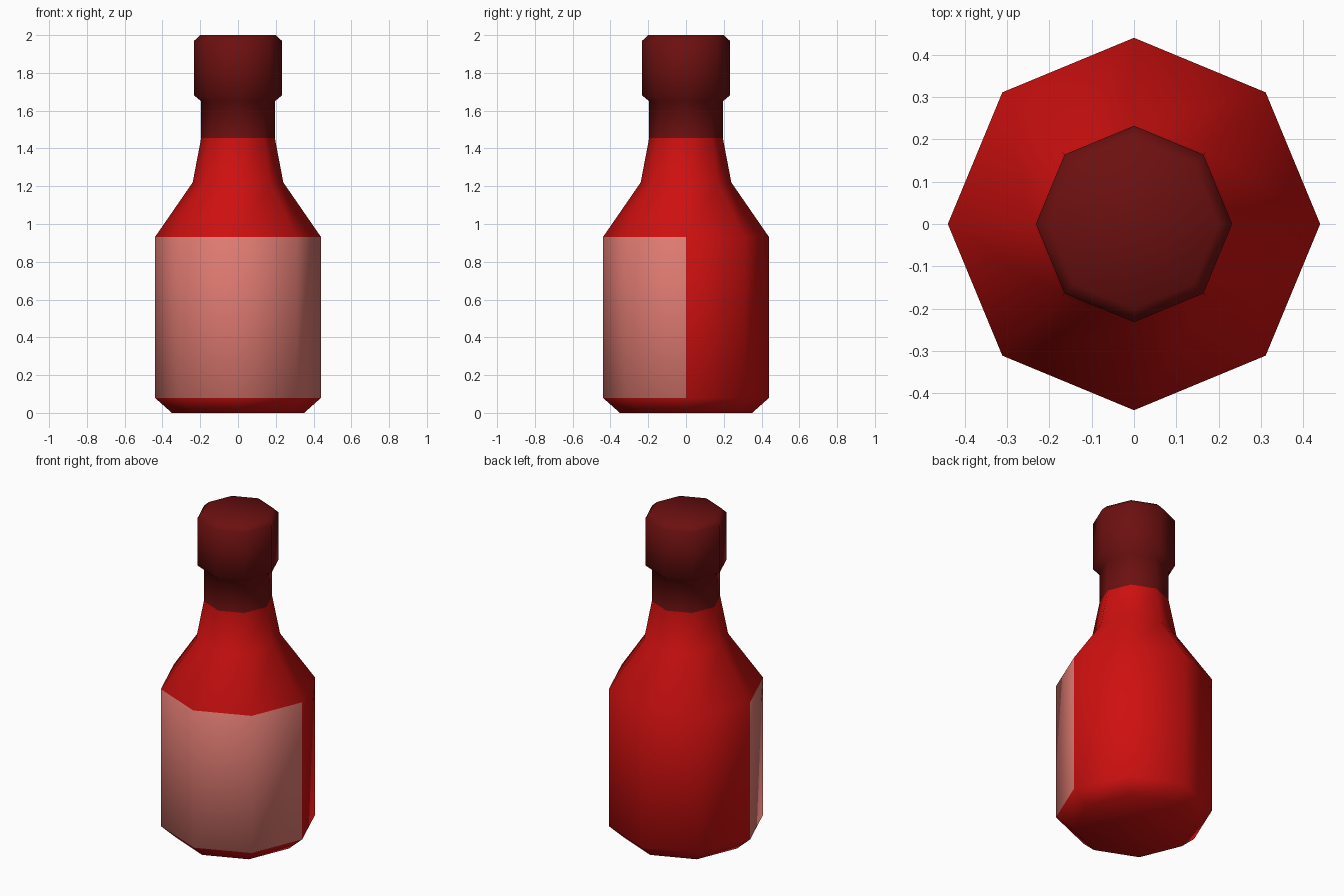
import bpy, bmesh, math

if "Cube" in bpy.data.objects:
    bpy.data.objects.remove(bpy.data.objects["Cube"])

SIDES = 8
# Bottle profile: (radius, height) from base to cap
PROFILE = [(0.35, 0), (0.44, 0.08), (0.44, 0.93), (0.24, 1.22), (0.195, 1.455),
           (0.195, 1.65), (0.232, 1.68), (0.232, 1.97), (0.20, 2.0)]


def material(name, color):
    m = bpy.data.materials.new(name)
    m.diffuse_color = (*color, 1)
    m.use_nodes = True
    m.node_tree.nodes["Principled BSDF"].inputs["Base Color"].default_value = m.diffuse_color
    return m


bm = bmesh.new()
rings = [[bm.verts.new((r * math.cos(math.tau * i / SIDES),
                        r * math.sin(math.tau * i / SIDES), z))
          for i in range(SIDES)] for r, z in PROFILE]

# Side walls, then base and cap top
for low, high in zip(rings, rings[1:]):
    for i in range(SIDES):
        j = (i + 1) % SIDES
        bm.faces.new((low[i], low[j], high[j], high[i]))
bm.faces.new(rings[0][::-1])
bm.faces.new(rings[-1])
bm.normal_update()

# Colours by height and direction: red glass, front label, dark cap
for f in bm.faces:
    c = f.calc_center_median()
    f.smooth = True
    if c.z > 1.455:
        f.material_index = 2
    elif 0.08 < c.z < 0.93 and abs(f.normal.z) < 0.1 and c.y < -0.01:
        f.material_index = 1

mesh = bpy.data.meshes.new("bottle")
bm.to_mesh(mesh)
bm.free()
mesh.materials.append(material("red", (0.62, 0.005, 0.005)))
mesh.materials.append(material("pale red label", (0.75, 0.20, 0.17)))
mesh.materials.append(material("dark red cap", (0.15, 0.005, 0.005)))
bottle = bpy.data.objects.new("bottle", mesh)
bpy.context.collection.objects.link(bottle)
